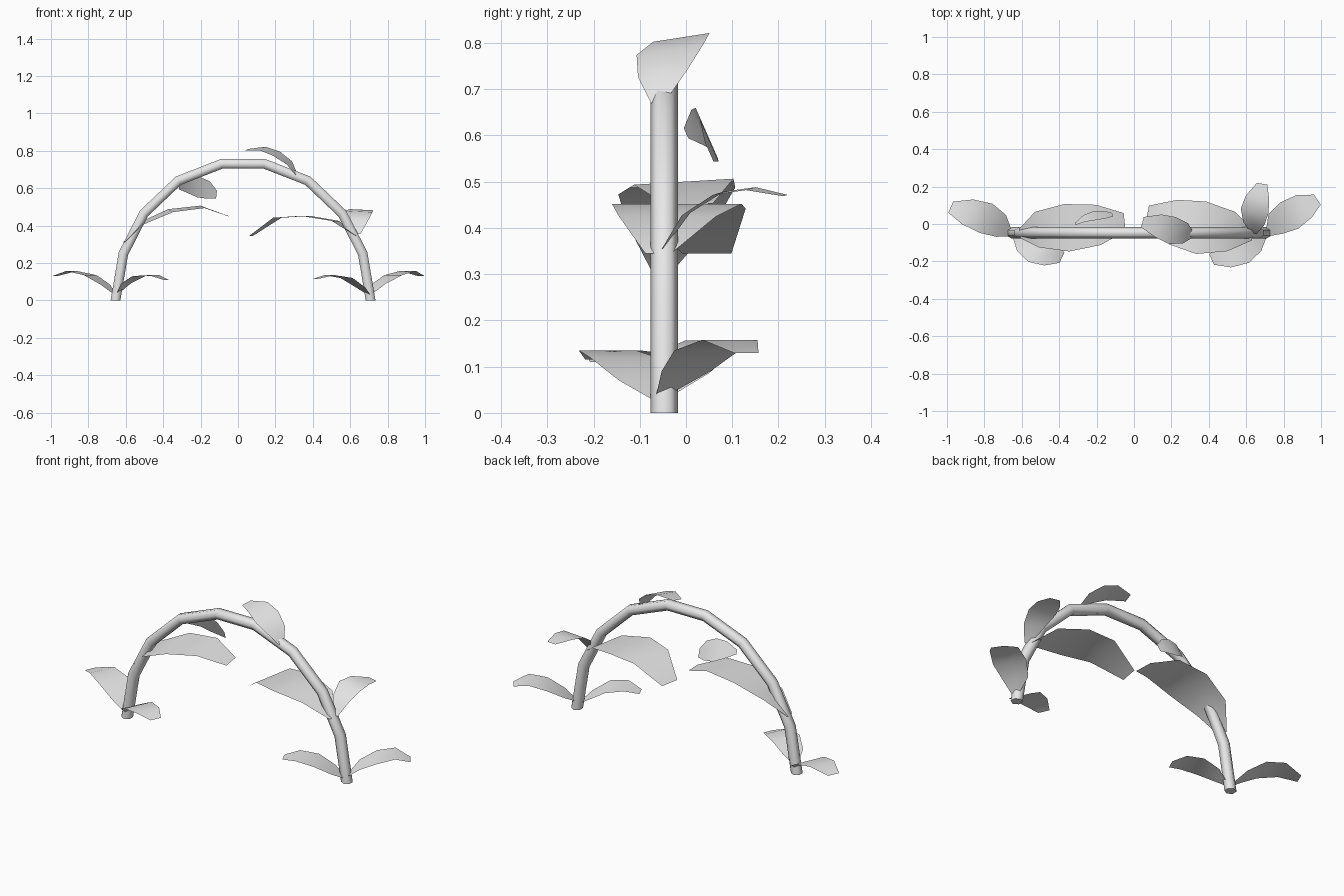
import bpy, bmesh, math
from mathutils import Vector

if "Cube" in bpy.data.objects:
    bpy.data.objects.remove(bpy.data.objects["Cube"], do_unlink=True)

grey = bpy.data.materials.new("plain_grey")
grey.use_nodes = True
grey.diffuse_color = (0.8, 0.8, 0.8, 1)
grey.node_tree.nodes["Principled BSDF"].inputs["Base Color"].default_value = (0.8, 0.8, 0.8, 1)

UP = Vector((0, 0, 1))
STEM_Y = -0.047


def finish(name, bm, angle):
    mesh = bpy.data.meshes.new(name)
    bm.to_mesh(mesh)
    bm.free()
    mesh.materials.append(grey)
    obj = bpy.data.objects.new(name, mesh)
    bpy.context.collection.objects.link(obj)
    bpy.ops.object.select_all(action='DESELECT')
    obj.select_set(True)
    bpy.context.view_layer.objects.active = obj
    bpy.ops.object.shade_smooth_by_angle(angle=math.radians(angle))
    return obj


def tangent(points, i):
    return (points[min(i + 1, len(points) - 1)] - points[max(i - 1, 0)]).normalized()


def bridge(bm, a, b, closed):
    n = len(a)
    for j in range(n if closed else n - 1):
        k = (j + 1) % n
        bm.faces.new((a[j], a[k], b[k], b[j]))


# Arched six-sided stem, symmetric about its own middle
def stem(radius=0.03, sides=6, middle=0.027):
    half = [(0.682, 0), (0.64, 0.25), (0.53, 0.465), (0.346, 0.64), (0.115, 0.73)]
    path = [Vector((middle - x, STEM_Y, z)) for x, z in half]
    path += [Vector((middle + x, STEM_Y, z)) for x, z in reversed(half)]
    bm = bmesh.new()
    rings = []
    for i, p in enumerate(path):
        t = tangent(path, i)
        if p.z == 0:
            t = UP if i == 0 else -UP
        side = Vector((0, 1, 0))
        out = t.cross(side)
        ring = []
        for j in range(sides):
            a = math.tau * j / sides
            ring.append(bm.verts.new(p + radius * (math.cos(a) * side + math.sin(a) * out)))
        rings.append(ring)
    for a, b in zip(rings, rings[1:]):
        bridge(bm, a, b, True)
    bm.faces.new(rings[0])
    bm.faces.new(rings[-1])
    bmesh.ops.recalc_face_normals(bm, faces=bm.faces)
    finish("arched_stem", bm, 65)


# Leaf: thin curved sheet along a midrib, tilt raises its left edge
def leaf(name, width, tilt, midrib):
    pts = [Vector(p) for p in midrib]
    along = pts[-1] - pts[0]
    across = UP.cross(along).normalized()
    across = (across + UP * tilt).normalized()
    profile = (0.2, 0.75, 1, 0.85, 0.38)
    bm = bmesh.new()
    rows = []
    for p, w in zip(pts, profile):
        rows.append([bm.verts.new(p + across * (s * w * width / 2)) for s in (-1, 0, 1)])
    for a, b in zip(rows, rows[1:]):
        bridge(bm, a, b, False)
    bmesh.ops.recalc_face_normals(bm, faces=bm.faces)
    if sum(f.normal.z for f in bm.faces) < 0:
        bmesh.ops.reverse_faces(bm, faces=bm.faces)
    finish(name, bm, 60)


stem()

# Four leaves at the feet
leaf("right_foot_outer_leaf", 0.17, 0, [
    (-.66, -.05, .035), (-.71, -.01, .085), (-.79, .03, .135), (-.89, .065, .157), (-.98, .09, .13)])
leaf("right_foot_inner_leaf", 0.16, 0, [
    (-.64, -.06, .04), (-.6, -.09, .09), (-.53, -.13, .13), (-.45, -.16, .135), (-.385, -.18, .11)])
leaf("left_foot_outer_leaf", 0.17, 0, [
    (.715, -.05, .04), (.755, 0, .09), (.83, .045, .135), (.91, .095, .158), (.98, .13, .13)])
leaf("left_foot_inner_leaf", 0.16, 0, [
    (.7, -.06, .03), (.655, -.09, .07), (.58, -.135, .12), (.49, -.17, .135), (.415, -.19, .115)])

# Two large leaves hanging inside the arch
leaf("right_large_leaf", 0.255, 0.06, [
    (-.61, -.05, .31), (-.52, -.03, .41), (-.36, -.02, .48), (-.19, -.005, .5), (-.05, .01, .45)])
leaf("left_large_leaf", 0.285, 0, [
    (.635, -.06, .345), (.52, -.04, .425), (.36, -.02, .452), (.21, .01, .442), (.07, .045, .345)])

# Three small leaves along the arch
leaf("left_rear_leaf", 0.15, 0.05, [
    (.64, -.05, .355), (.64, 0, .43), (.645, .07, .475), (.66, .14, .485), (.685, .215, .47)])
leaf("top_leaf", 0.15, -0.15, [
    (.315, -.06, .67), (.275, -.05, .735), (.205, -.035, .785), (.13, -.01, .812), (.045, .01, .805)])
leaf("right_rear_leaf", 0.12, -2.2, [
    (-.315, 0, .605), (-.265, .03, .615), (-.21, .045, .605), (-.155, .05, .59), (-.115, .05, .565)])
